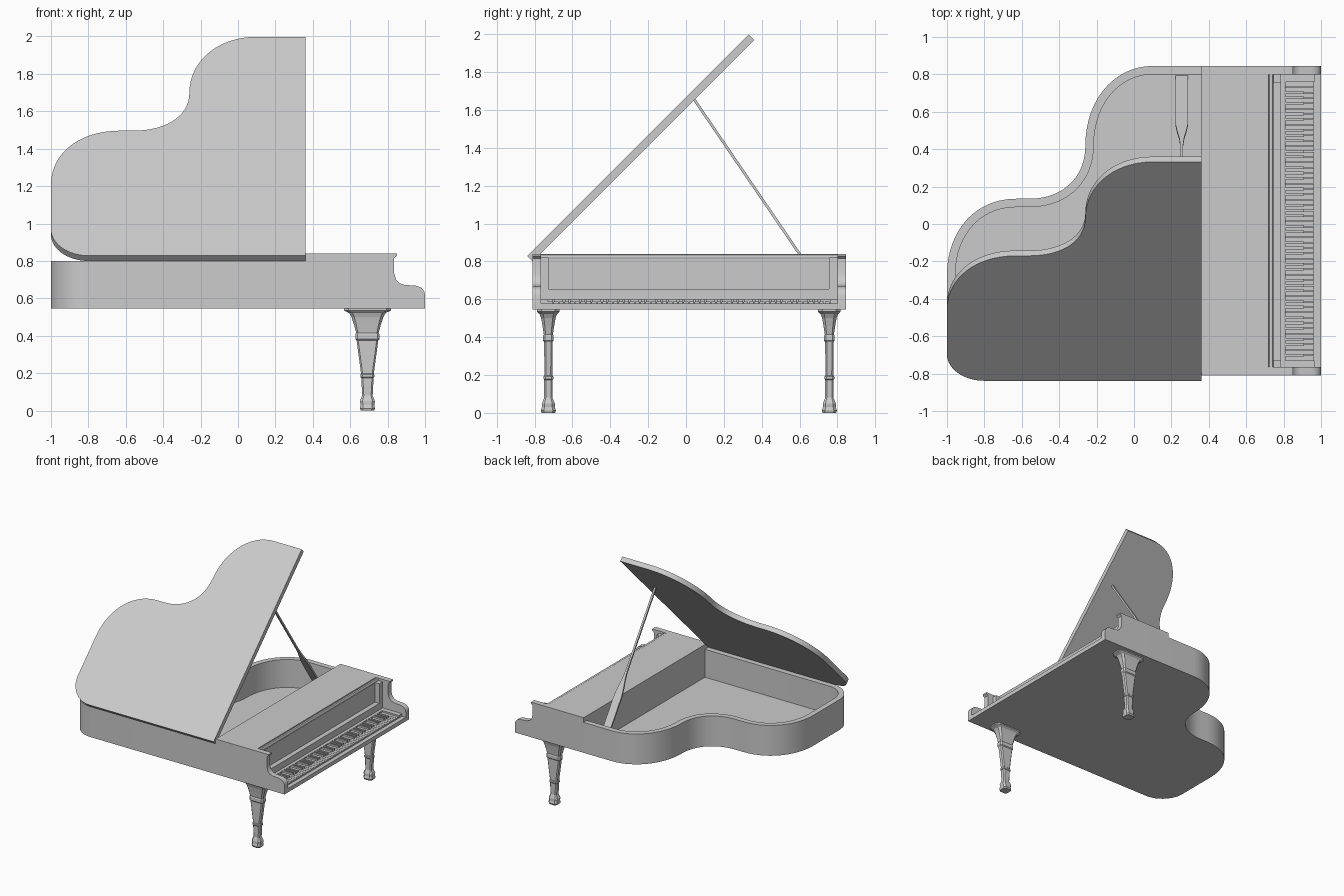
import bpy, bmesh, math
from mathutils import Vector, Matrix
from mathutils.geometry import interpolate_bezier

if "Cube" in bpy.data.objects:
    bpy.data.objects.remove(bpy.data.objects["Cube"])


def loft(name, rings, smooth=False, matrix=None):
    """Skin a list of closed rings and cap both ends."""
    bm = bmesh.new()
    vs = [[bm.verts.new(p) for p in r] for r in rings]
    n = len(rings[0])
    for a, b in zip(vs, vs[1:]):
        for i in range(n):
            j = (i + 1) % n
            bm.faces.new((a[i], a[j], b[j], b[i]))
    bm.faces.new(vs[0][::-1])
    bm.faces.new(vs[-1])
    return finish(name, bm, smooth, matrix)


def finish(name, bm, smooth=False, matrix=None):
    bmesh.ops.recalc_face_normals(bm, faces=bm.faces)
    me = bpy.data.meshes.new(name)
    bm.to_mesh(me)
    bm.free()
    ob = bpy.data.objects.new(name, me)
    bpy.context.collection.objects.link(ob)
    if matrix:
        ob.matrix_world = matrix
    if smooth:
        bpy.ops.object.select_all(action='DESELECT')
        ob.select_set(True)
        bpy.context.view_layer.objects.active = ob
        bpy.ops.object.shade_smooth_by_angle(angle=math.radians(30))
    return ob


def plate(name, pts, z0, z1, smooth=False, matrix=None):
    return loft(name, [[(x, y, z) for x, y in pts] for z in (z0, z1)], smooth, matrix)


def boxes(name, items):
    """One object from several boxes given as x0, x1, y0, y1, z0, z1."""
    bm = bmesh.new()
    for x0, x1, y0, y1, z0, z1 in items:
        m = (Matrix.Translation(((x0 + x1) / 2, (y0 + y1) / 2, (z0 + z1) / 2))
             @ Matrix.Diagonal((x1 - x0, y1 - y0, z1 - z0, 1)))
        bmesh.ops.create_cube(bm, size=1, matrix=m)
    return finish(name, bm)


YF, YB = -0.81, 0.845        # straight side and curved side of the case
T = 0.045                    # rim thickness
LID_X = 0.36                 # where the raised lid ends

# Curved case outline, from the back right round to the front right
segments = [
    ((0.10, YB), (-0.10, YB), (-0.26, 0.67), (-0.26, 0.42)),
    ((-0.26, 0.42), (-0.26, 0.25), (-0.38, 0.135), (-0.56, 0.135)),
    ((-0.63, 0.135), (-0.86, 0.135), (-1, -0.05), (-1, -0.27)),
    ((-1, -0.61), (-1, -0.72), (-0.91, YF), (-0.80, YF)),
]
curve = []
for k1, h1, h2, k2 in segments:
    for p in interpolate_bezier(Vector(k1), Vector(h1), Vector(h2), Vector(k2), 16):
        p = Vector(p[:2])
        if not curve or (p - curve[-1]).length > 1e-5:
            curve.append(p)


def inset(path, d):
    out = []
    for i, p in enumerate(path):
        t = (path[min(i + 1, len(path) - 1)] - path[max(i - 1, 0)]).normalized()
        out.append(p + Vector((-t.y, t.x)) * d)
    return out


# Rim wall
outer = [Vector((0.72, YB))] + curve + [Vector((0.72, YF))]
inner = inset(outer, T)
loft("rim", [[(o.x, o.y, 0.545), (o.x, o.y, 0.80), (i.x, i.y, 0.80), (i.x, i.y, 0.545)]
             for o, i in zip(outer, inner)], True)

# Bottom board, also the visible floor inside the case
plate("soundboard", [(0.98, YB - T)] + [tuple(p) for p in inner[1:-1]] + [(0.98, YF + T)],
      0.545, 0.565)

# Raised lid, hinged on the straight side at 45 degrees
lid_pts = [(p.x, p.y - YF) for p in [Vector((LID_X, YB))] + curve + [Vector((LID_X, YF))]]
plate("lid", lid_pts, 0, 0.04, True,
      Matrix.Translation((0, YF, 0.80)) @ Matrix.Rotation(math.radians(45), 4, 'X'))

# Fixed front lid and the block below it
boxes("front_lid", [(LID_X, 0.72, YF, YB, 0.80, 0.84)])
KY0, KY1 = YF + T, YB - T
boxes("action_block", [(LID_X, 0.72, KY0, KY1, 0.565, 0.80)])

# Scrolled cheeks on each side of the keyboard
cheek = [(0.72, 0.545), (1, 0.545), (1, 0.62), (0.995, 0.64), (0.98, 0.657), (0.955, 0.667),
         (0.89, 0.672), (0.865, 0.68), (0.845, 0.70), (0.835, 0.735), (0.835, 0.815),
         (0.85, 0.828), (0.85, 0.84), (0.72, 0.84)]
for name, y0 in (("left_cheek", YF), ("right_cheek", YB - T)):
    loft(name, [[(x, y, z) for x, z in cheek] for y in (y0, y0 + T)], True)

# Rounded moulding on the front lid edge
mould = [(0.7325 + 0.0135 * math.cos(a * math.pi / 6), 0.823 + 0.0135 * math.sin(a * math.pi / 6))
         for a in range(12)]
loft("lid_moulding", [[(x, y, z) for x, z in mould] for y in (KY0, KY1)], True)

# Framed fallboard behind the keys
boxes("fallboard", [
    (0.72, 0.745, KY0, KY1, 0.565, 0.815),
    (0.745, 0.785, KY0, KY0 + 0.038, 0.565, 0.82),
    (0.745, 0.785, KY1 - 0.045, KY1, 0.565, 0.82),
    (0.745, 0.785, KY0 + 0.038, KY1 - 0.045, 0.565, 0.655),
])

# Key bed, key slip and end blocks
W0, W1 = -0.73, 0.76
boxes("key_bed", [
    (0.785, 0.965, KY0, KY1, 0.565, 0.574),
    (0.965, 1.0, KY0, KY1, 0.545, 0.578),
    (0.785, 0.81, KY0, KY1, 0.574, 0.60),
    (0.81, 0.965, KY0, W0, 0.574, 0.60),
    (0.81, 0.965, W1, KY1, 0.574, 0.60),
])

# 52 white keys starting at A, with black keys after A C D F G
step = (W1 - W0) / 52
boxes("white_keys", [(0.81, 0.962, W0 + i * step + 0.0015, W0 + (i + 1) * step - 0.0015,
                      0.574, 0.588) for i in range(52)])
boxes("black_keys", [(0.81, 0.908, W0 + (i + 1) * step - 0.007, W0 + (i + 1) * step + 0.007,
                      0.58, 0.602) for i in range(51) if i % 7 in (0, 2, 3, 5, 6)])

# Two turned-style legs with chamfered rectangular sections: z, half x, half y
leg = [(0, 0.036, 0.036), (0.012, 0.04, 0.04), (0.03, 0.037, 0.034), (0.05, 0.04, 0.034),
       (0.065, 0.034, 0.028), (0.08, 0.028, 0.022), (0.175, 0.033, 0.022), (0.18, 0.038, 0.026),
       (0.192, 0.038, 0.026), (0.197, 0.034, 0.021), (0.375, 0.058, 0.022), (0.382, 0.064, 0.028),
       (0.408, 0.064, 0.028), (0.415, 0.06, 0.024), (0.46, 0.072, 0.031), (0.50, 0.085, 0.038),
       (0.522, 0.098, 0.046), (0.53, 0.115, 0.056), (0.535, 0.125, 0.06), (0.545, 0.125, 0.06)]


def section(cx, cy, z, hx, hy):
    c = 0.4 * hy
    quarter = [(hx, hy - c), (hx - c, hy)]
    pts = (quarter + [(-x, y) for x, y in quarter[::-1]]
           + [(-x, -y) for x, y in quarter] + [(x, -y) for x, y in quarter[::-1]])
    return [(cx + x, cy + y, z) for x, y in pts]


for name, y in (("left_leg", -0.727), ("right_leg", 0.757)):
    loft(name, [section(0.692, y, *s) for s in leg])

# Prop stick: broad at the foot, slender towards the lid
foot, tip = Vector((0.255, 0.79, 0.56)), Vector((0.255, 0.04, 1.66))
n = (tip - foot).normalized().cross(Vector((1, 0, 0))) * 0.007
rings = []
for t, w in ((0, 0.034), (0.34, 0.034), (0.39, 0.026), (0.44, 0.014), (0.49, 0.008), (1, 0.008)):
    c, s = foot.lerp(tip, t), Vector((w, 0, 0))
    rings.append([c + s + n, c - s + n, c - s - n, c + s - n])
loft("prop_stick", rings)
